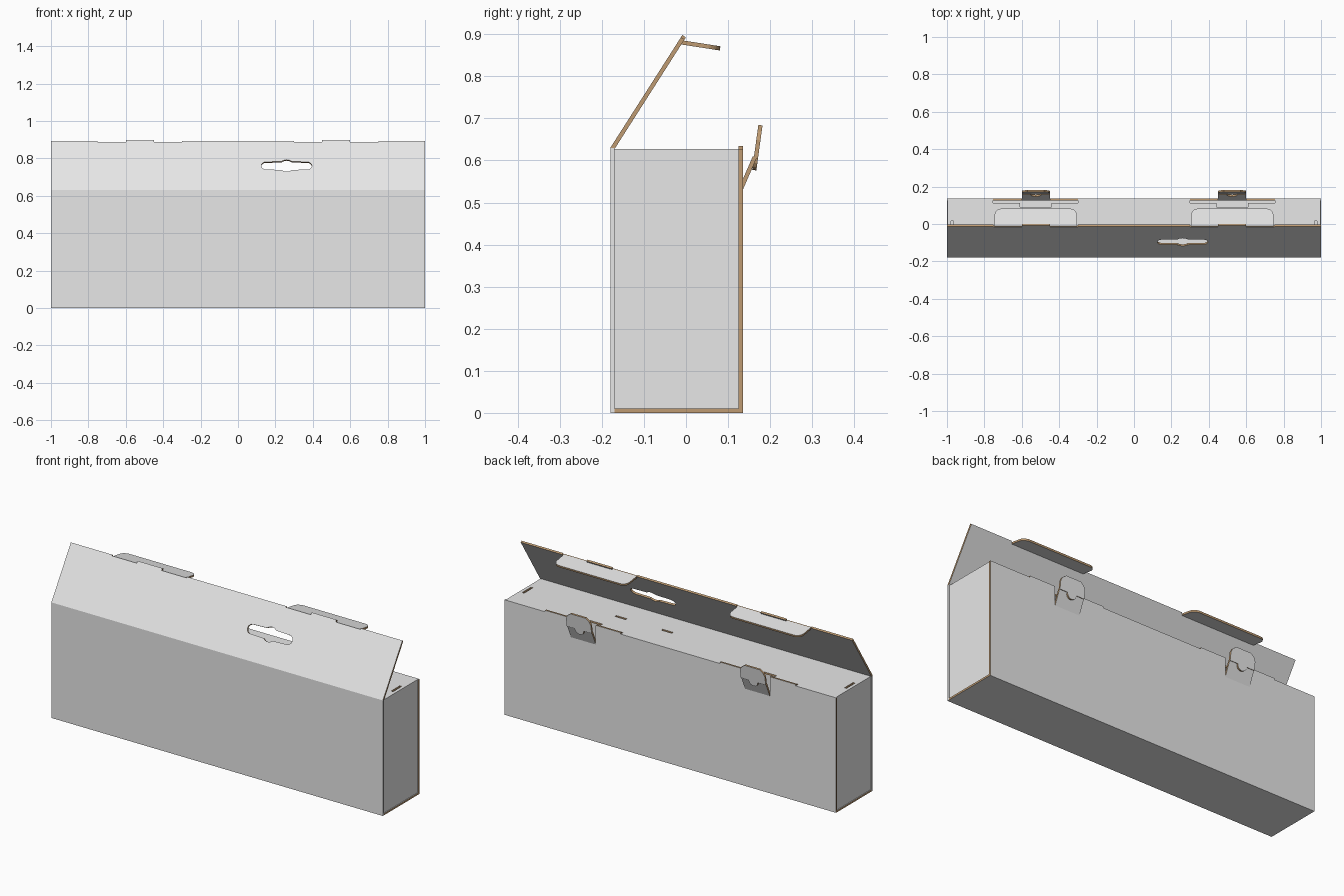
import bpy
import bmesh
from math import sin, cos, pi, radians
from mathutils import Vector, Matrix

if "Cube" in bpy.data.objects:
    bpy.data.objects.remove(bpy.data.objects["Cube"])

THICK = 0.01
FRONT, BACK, TOP = -0.18, 0.135, 0.627
LOCK_X = 0.525


def material(name, color):
    mat = bpy.data.materials.new(name)
    mat.use_nodes = True
    mat.diffuse_color = color
    mat.node_tree.nodes["Principled BSDF"].inputs["Base Color"].default_value = color
    return mat


MATERIALS = [material("white_paper", (0.8, 0.8, 0.8, 1)),
             material("brown_card_edge", (0.52, 0.33, 0.17, 1))]


def rect(x0, y0, x1, y1):
    return [(x0, y0), (x1, y0), (x1, y1), (x0, y1)]


def arc(cx, cy, r, start, end, steps=8):
    angles = [radians(start + (end - start) * i / steps) for i in range(steps + 1)]
    return [(cx + r * cos(a), cy + r * sin(a)) for a in angles]


def mirrored(half):
    """Close a right-hand half outline by reflecting it across x = 0."""
    return half + [(-x, y) for x, y in reversed(half) if x > 0]


def panel(name, origin, u, v, outline, holes=(), folded=lambda p: False, thick=THICK):
    """Card sheet in the u-v plane, outer face at origin, with brown cut edges.
    Edges for which folded(point) holds stay paper coloured."""
    bm = bmesh.new()
    for loop in [outline, *holes]:
        verts = [bm.verts.new((x, y, 0)) for x, y in loop]
        for a, b in zip(verts, verts[1:] + verts[:1]):
            bm.edges.new((a, b))
    bmesh.ops.triangle_fill(bm, edges=bm.edges[:], use_beauty=True, use_dissolve=False)
    result = bmesh.ops.extrude_face_region(bm, geom=bm.faces[:])
    moved = [g for g in result["geom"] if isinstance(g, bmesh.types.BMVert)]
    bmesh.ops.translate(bm, verts=moved, vec=(0, 0, -thick))
    bmesh.ops.recalc_face_normals(bm, faces=bm.faces[:])
    for face in bm.faces:
        side = abs(face.normal.z) < 0.5
        face.material_index = int(side and not folded(face.calc_center_median()))
    u, v = Vector(u).normalized(), Vector(v).normalized()
    frame = Matrix((u, v, u.cross(v))).transposed().to_4x4()
    bm.transform(Matrix.Translation(origin) @ frame)
    mesh = bpy.data.meshes.new(name)
    bm.to_mesh(mesh)
    bm.free()
    for mat in MATERIALS:
        mesh.materials.append(mat)
    obj = bpy.data.objects.new(name, mesh)
    bpy.context.collection.objects.link(obj)
    return obj


X, Y, Z = Vector((1, 0, 0)), Vector((0, 1, 0)), Vector((0, 0, 1))

# Box walls and floor
panel("front_panel", (0, FRONT, 0), X, Z, rect(-1, 0, 1, 0.63), folded=lambda p: True)
panel("bottom_panel", (0, 0, 0), X, -Y,
      rect(-1, -BACK + THICK, 1, -FRONT - THICK))

middle = (FRONT + BACK) / 2
half_depth = (BACK - FRONT) / 2 - THICK
for side, name in ((1, "left_end_panel"), (-1, "right_end_panel")):
    panel(name, (side * 0.996, middle, 0), Y * side, Z,
          rect(-half_depth, THICK, half_depth, TOP), folded=lambda p: p.y > 0.6)

# Back wall, raised at the slots and cut open behind the locks
back_outline = mirrored([(1, 0), (1, TOP), (0.755, TOP), (0.755, 0.635), (0.6, 0.635),
                         (0.6, 0.53), (0.45, 0.53), (0.45, 0.635), (0.3, 0.635),
                         (0.3, TOP)])
panel("back_panel", (0, BACK, 0), -X, Z, back_outline,
      folded=lambda p: p.y < 0.001 or abs(p.y - TOP) < 0.001)

# Inner top with lock slots along the back and small slits
edge = BACK - THICK
top_outline = mirrored([(0.986, FRONT + THICK), (0.986, edge), (0.755, edge), (0.755, 0.113),
                        (0.61, 0.113), (0.61, 0.09), (0.44, 0.09), (0.44, 0.113),
                        (0.3, 0.113), (0.3, edge)])
slits = [rect(x - 0.032, -0.031, x + 0.032, -0.019) for x in (0.13, 0.41)]
slits += [rect(x - 0.006, -0.06, x + 0.006, 0.015) for x in (-0.972, 0.972)]
panel("top_panel", (0, 0, TOP), X, Y, top_outline, slits,
      folded=lambda p: abs(p.x) > 0.98 or p.y < -0.16)

# Open lid with a hanging hole
lid_length = 0.312
lid_outline = mirrored([(1, 0), (1, lid_length), (0.75, lid_length), (0.75, 0.306),
                        (0.6, 0.306), (0.6, 0.318), (0.45, 0.318), (0.45, 0.306),
                        (0.3, 0.306), (0.3, lid_length)])
hx, hy, r = 0.26, 0.155, 0.024
hole = (arc(hx + 0.111, hy, r, -90, 90) + arc(hx, hy, 0.038, 45, 135)
        + arc(hx - 0.111, hy, r, 90, 270) + arc(hx, hy, 0.038, 225, 315))
panel("lid", (0, FRONT, 0.63), X, (0, 0.168, 0.263), lid_outline, [hole],
      folded=lambda p: p.y < 0.001)

for side, label in ((1, "left"), (-1, "right")):
    cx = side * LOCK_X
    # Tuck flap folded over from the lid edge
    flap = mirrored([(0.22, 0)] + arc(0.185, 0.06, 0.035, 0, 90))
    panel(label + "_tuck_flap", (cx, -0.012, 0.886), X, (0, 0.09, -0.014), flap,
          folded=lambda p: p.y < 0.001)

    # Back lock: sloped strip with an opening, then an upright tab with a tongue
    notch = arc(0, 0.083, 0.03, 0, -180)
    strip = [(-0.075, 0), (0.075, 0), (0.075, 0.083)] + notch + [(-0.075, 0.083)]
    panel(label + "_lock_strip", (cx, BACK, 0.53), -X, (0, 0.033, 0.076), strip,
          folded=lambda p: p.y < 0.001)
    tab = mirrored([(0.075, 0), (0.075, 0.045), (0.066, 0.064), (0.045, 0.08)])
    tab += arc(0, 0, 0.028, 180, 360)
    panel(label + "_lock_tab", (cx, 0.171, 0.604), -X, (0, 0.011, 0.08), tab)
